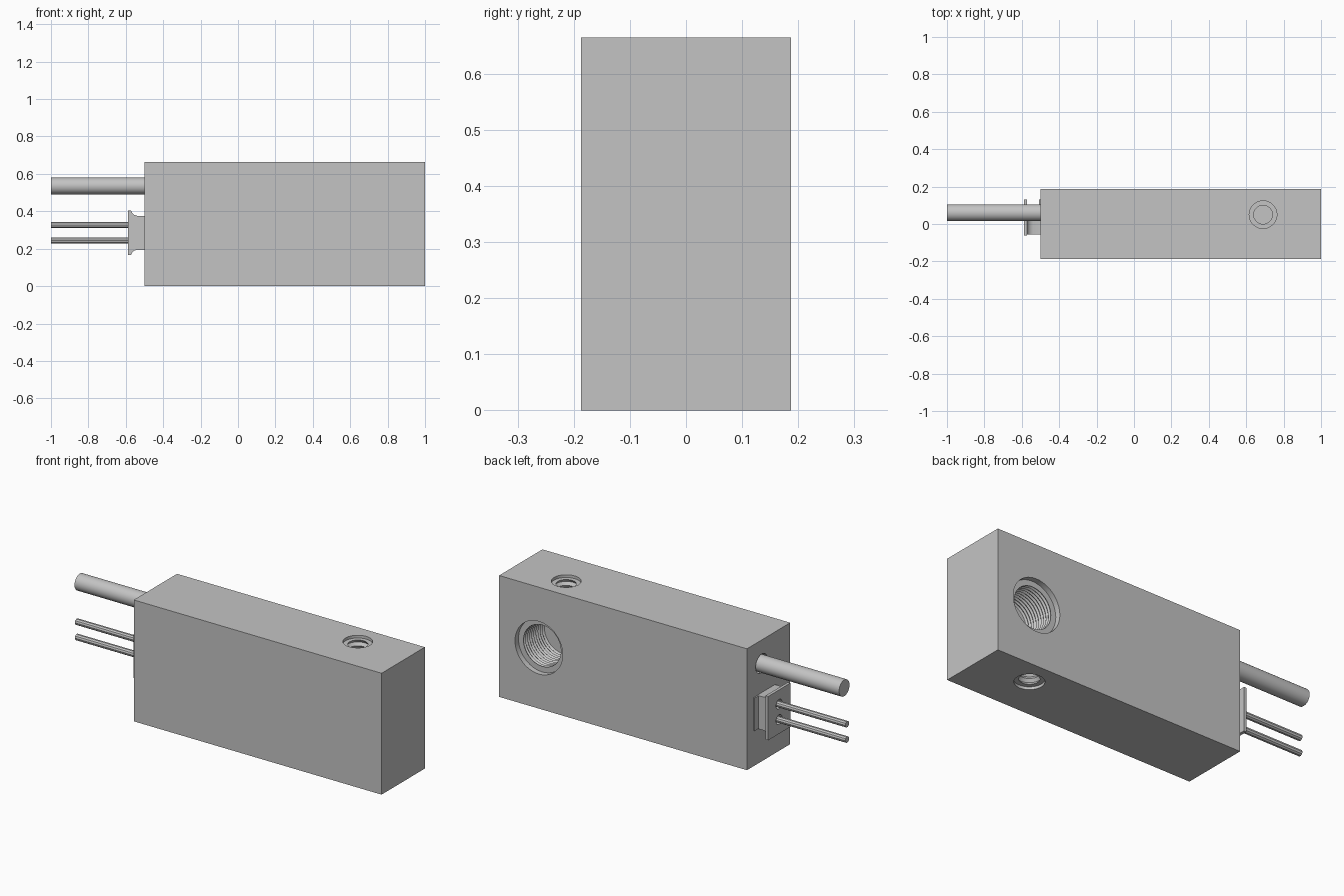
import bpy
import bmesh
import math
from mathutils import Vector

if "Cube" in bpy.data.objects:
    bpy.data.objects.remove(bpy.data.objects["Cube"], do_unlink=True)

grey = bpy.data.materials.new("plain_grey")
grey.use_nodes = True
grey.diffuse_color = (0.55, 0.55, 0.55, 1)
grey.node_tree.nodes["Principled BSDF"].inputs["Base Color"].default_value = (0.55, 0.55, 0.55, 1)


def finish(name, bm):
    bmesh.ops.recalc_face_normals(bm, faces=bm.faces[:])
    mesh = bpy.data.meshes.new(name)
    bm.to_mesh(mesh)
    bm.free()
    mesh.materials.append(grey)
    obj = bpy.data.objects.new(name, mesh)
    bpy.context.collection.objects.link(obj)
    return obj


def select(obj):
    bpy.ops.object.select_all(action='DESELECT')
    obj.select_set(True)
    bpy.context.view_layer.objects.active = obj


def smooth(obj):
    select(obj)
    bpy.ops.object.shade_smooth_by_angle(angle=math.radians(30))


def box(name, low, high):
    bm = bmesh.new()
    bmesh.ops.create_cube(bm, size=1)
    for v in bm.verts:
        v.co = [a + (c + 0.5) * (b - a) for a, b, c in zip(low, high, v.co)]
    return finish(name, bm)


def lathe(name, start, axis, profile, sides=40):
    """Solid of revolution; profile holds (radius, distance along axis)."""
    turn = Vector(axis).to_track_quat('Z', 'Y')
    bm = bmesh.new()
    rings = []
    for r, d in profile:
        ring = []
        for i in range(sides):
            a = math.tau * i / sides
            ring.append(bm.verts.new(Vector(start) + turn @ Vector((r * math.cos(a), r * math.sin(a), d))))
        rings.append(ring)
    for a, b in zip(rings, rings[1:]):
        for i in range(sides):
            j = (i + 1) % sides
            bm.faces.new((a[i], a[j], b[j], b[i]))
    bm.faces.new(rings[0])
    bm.faces.new(rings[-1])
    return finish(name, bm)


def prism(name, outline, y0, y1):
    """Extrude an (x, z) outline along y."""
    bm = bmesh.new()
    face = bm.faces.new([bm.verts.new((x, y0, z)) for x, z in outline])
    moved = bmesh.ops.extrude_face_region(bm, geom=[face])["geom"]
    bmesh.ops.translate(bm, vec=(0, y1 - y0, 0),
                        verts=[g for g in moved if isinstance(g, bmesh.types.BMVert)])
    return finish(name, bm)


def cut(obj, cutter):
    cutter.hide_render = True
    select(obj)
    mod = obj.modifiers.new("cut", 'BOOLEAN')
    mod.operation = 'DIFFERENCE'
    mod.solver = 'EXACT'
    mod.object = cutter
    bpy.ops.object.modifier_apply(modifier=mod.name)
    bpy.data.objects.remove(cutter, do_unlink=True)


def threaded(rim, rim_depth, bore, pitch, groove, turns):
    """Profile of a tapped hole with a wider rim."""
    points = [(rim, -0.02), (rim, rim_depth), (bore, rim_depth)]
    for i in range(turns):
        d = rim_depth + i * pitch
        points += [(bore + groove, d + pitch / 2), (bore, d + pitch)]
    return points


# Body: front cover and rear housing meeting at a seam
SEAM = -0.068
box("front_cover", (-0.5, -0.187, 0), (1, SEAM, 0.664))
housing = box("rear_housing", (-0.5, SEAM, 0), (1, 0.187, 0.664))

# Tapped ports: large one at the back, small ones on top and bottom
cut(housing, lathe("back_port", (0.76, 0.187, 0.333), (0, -1, 0),
                   threaded(0.144, 0.03, 0.113, 0.018, 0.007, 10), 48))
for z, direction in ((0.664, -1), (0, 1)):
    cut(housing, lathe("side_port", (0.69, 0.05, z), (0, 0, direction),
                       threaded(0.074, 0.015, 0.05, 0.032, 0.012, 4), 36))

# Cable with clearance hole
CABLE = (-1, 0.06, 0.535)
cut(housing, lathe("cable_hole", (-0.52, 0.06, 0.535), (1, 0, 0), [(0.052, 0), (0.052, 0.08)]))
smooth(housing)
smooth(lathe("cable", CABLE, (1, 0, 0), [(0.045, 0), (0.045, 0.56)]))

# Wire outlet: flared neck, end flange and seat against the body
MID = 0.285
half = [(-0.5, 0.091), (-0.54, 0.091), (-0.555, 0.096), (-0.566, 0.106), (-0.572, 0.12)]
outline = [(x, MID + h) for x, h in half] + [(x, MID - h) for x, h in reversed(half)]
neck = prism("outlet_neck", outline, -0.055, 0.098)
flange = box("outlet_flange", (-0.588, -0.062, MID - 0.12), (-0.572, 0.13, MID + 0.12))
box("outlet_seat", (-0.507, -0.055, MID - 0.09), (-0.5, 0.13, MID + 0.09))

# Pair of wires in clearance holes
for side, word in ((1, "upper"), (-1, "lower")):
    z = MID + side * 0.042
    for part in (flange, neck):
        cut(part, lathe("wire_hole", (-0.6, 0.035, z), (1, 0, 0), [(0.026, 0), (0.026, 0.07)], 20))
    lathe(word + "_wire", (-1, 0.035, z), (1, 0, 0), [(0.017, 0), (0.017, 0.49)], 10)
smooth(neck)
smooth(flange)
